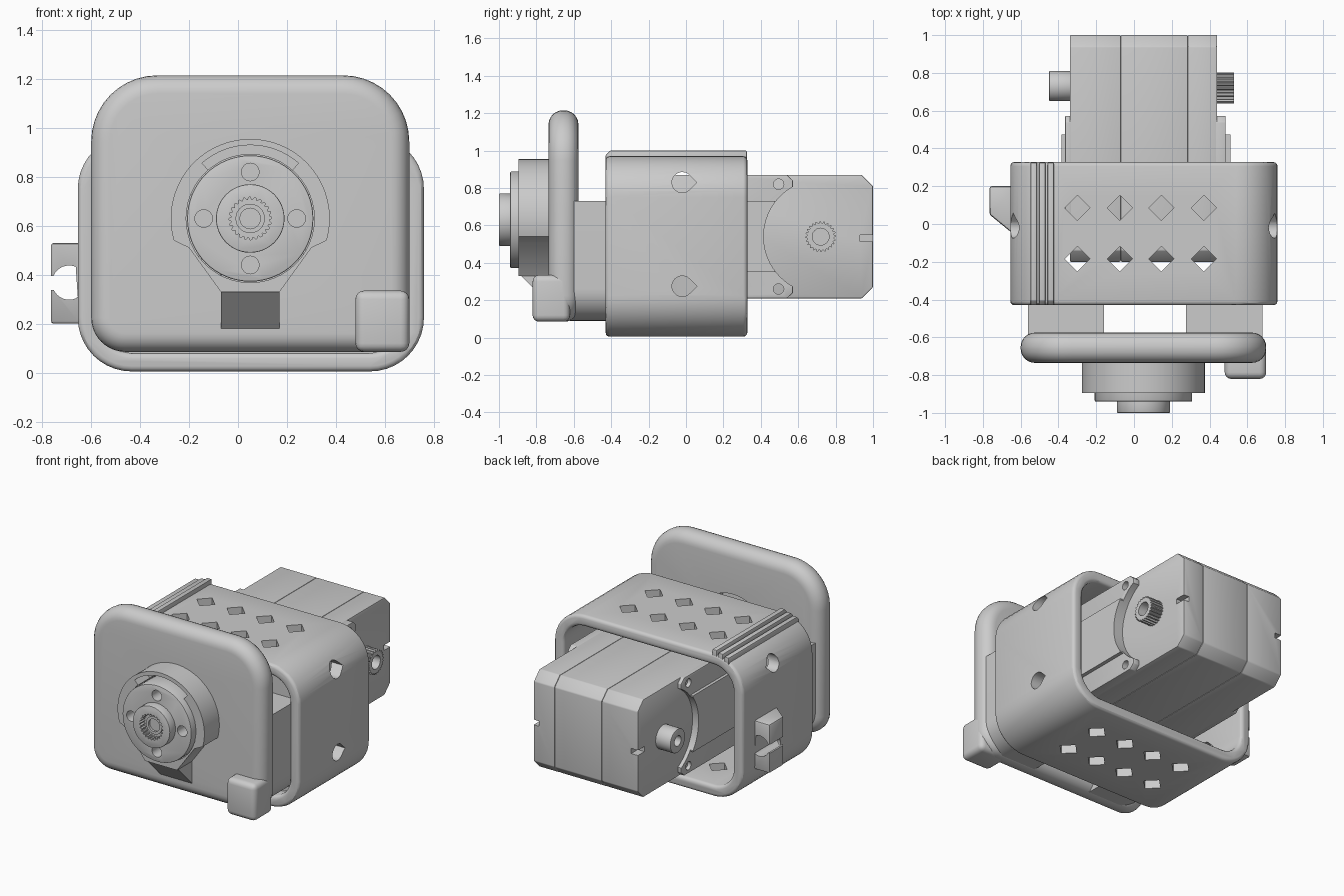
import bpy, bmesh
from math import cos, sin, pi, radians
from mathutils import Vector

if "Cube" in bpy.data.objects:
    bpy.data.objects.remove(bpy.data.objects["Cube"])

# map a 2D profile point plus a depth along the chosen axis to 3D
PLACE = {'x': lambda u, v, d: (d, u, v),
         'y': lambda u, v, d: (u, d, v),
         'z': lambda u, v, d: (u, v, d)}


def prism(name, pts, axis, a, b, bevel=0, segs=3):
    """Extrude a closed 2D profile from a to b along an axis."""
    bm = bmesh.new()
    face = bm.faces.new([bm.verts.new(PLACE[axis](u, v, a)) for u, v in pts])
    ext = bmesh.ops.extrude_face_region(bm, geom=[face])['geom']
    move = Vector(PLACE[axis](0, 0, b - a))
    bmesh.ops.translate(bm, vec=move, verts=[g for g in ext if isinstance(g, bmesh.types.BMVert)])
    bmesh.ops.recalc_face_normals(bm, faces=bm.faces)
    me = bpy.data.meshes.new(name)
    bm.to_mesh(me)
    bm.free()
    ob = bpy.data.objects.new(name, me)
    bpy.context.collection.objects.link(ob)
    if bevel:
        add_bevel(ob, bevel, segs)
    return ob


def add_bevel(ob, width, segs=3):
    m = ob.modifiers.new('bevel', 'BEVEL')
    m.width, m.segments = width, segs
    m.limit_method, m.angle_limit = 'ANGLE', radians(35)
    bake(ob)


def bake(ob):
    dg = bpy.context.evaluated_depsgraph_get()
    me = bpy.data.meshes.new_from_object(ob.evaluated_get(dg))
    ob.modifiers.clear()
    ob.data = me


def cut(ob, *cutters):
    for c in cutters:
        m = ob.modifiers.new('cut', 'BOOLEAN')
        m.operation, m.solver, m.object = 'DIFFERENCE', 'EXACT', c
    bake(ob)
    for c in cutters:
        bpy.data.objects.remove(c)


def rect(u0, u1, v0, v1):
    return [(u0, v0), (u1, v0), (u1, v1), (u0, v1)]


def arc(cu, cv, r, a0, a1, n):
    return [(cu + r * cos(radians(a0 + (a1 - a0) * i / n)),
             cv + r * sin(radians(a0 + (a1 - a0) * i / n))) for i in range(n + 1)]


def circle(cu, cv, r, n=48):
    return arc(cu, cv, r, 0, 360, n)[:-1]


def rrect(u0, u1, v0, v1, low, high, n=10):
    """Rounded rectangle with separate lower and upper corner radii."""
    return (arc(u0 + low, v0 + low, low, 180, 270, n) + arc(u1 - low, v0 + low, low, 270, 360, n)
            + arc(u1 - high, v1 - high, high, 0, 90, n) + arc(u0 + high, v1 - high, high, 90, 180, n))


def gear(cu, cv, r0, r1, teeth=24):
    pts = []
    for i in range(teeth * 4):
        r = r1 if i % 4 < 2 else r0
        t = 2 * pi * i / (teeth * 4)
        pts.append((cu + r * cos(t), cv + r * sin(t)))
    return pts


CX, CZ = 0.05, 0.63     # front hub centre
SY, SZ = 0.72, 0.54     # motor shaft centre

# front plate with full round edge and open hub well
plate = prism('front_plate', rrect(-0.6, 0.7, 0.085, 1.215, 0.14, 0.27), 'y', -0.735, -0.575, 0.075, 6)
cut(plate, prism('c', circle(CX, CZ, 0.27), 'y', -1.1, -0.4))
prism('corner_tab', rect(0.48, 0.70, 0.085, 0.335), 'y', -0.82, -0.62, 0.035, 4)

# hub housing: round top, tapering skirt, arc slot
side = arc(CX, CZ, 0.325, -16, 196, 48)
housing = prism('hub_housing', side + [(-0.20, 0.51), (-0.07, 0.33), (0.17, 0.33), (0.30, 0.51)],
                'y', -0.895, -0.70)
slot = arc(CX, CZ, 0.30, 49, 131, 16) + arc(CX, CZ, 0.2, 131, 49, 16)
cut(housing, prism('c', circle(CX, CZ, 0.262), 'y', -1.1, -0.4), prism('c', slot, 'y', -1.1, -0.77))
prism('housing_ramp', [(-0.70, 0.18), (-0.735, 0.18), (-0.88, 0.33), (-0.70, 0.34)], 'x', -0.07, 0.17)

# output disc with four screw holes, hub with splined socket
disc = prism('output_disc', circle(CX, CZ, 0.258, 64), 'y', -0.94, -0.76, 0.006, 2)
cut(disc, *[prism('c', circle(CX + 0.19 * cos(k * pi / 2), CZ + 0.19 * sin(k * pi / 2), 0.036, 24),
                  'y', -1.1, -0.85) for k in range(4)])
hub = prism('output_hub', circle(CX, CZ, 0.14), 'y', -1.0, -0.90, 0.005, 2)
cut(hub, prism('c', gear(CX, CZ, 0.077, 0.087), 'y', -1.1, -0.955))
screw = prism('hub_screw', circle(CX, CZ, 0.06, 32), 'y', -0.97, -0.93)
cut(screw, prism('c', circle(CX, CZ, 0.042, 24), 'y', -1.1, -0.945))

# two arms joining the plate to the sleeve
for name, x0, x1 in (('left', -0.56, -0.16), ('right', 0.275, 0.68)):
    outer_left = name == 'left'
    r = 0.17
    if outer_left:
        pts = arc(x0 + r, 0.09 + r, r, 180, 270, 10) + [(x1, 0.09), (x1, 0.73), (x0, 0.73)]
    else:
        pts = [(x0, 0.09)] + arc(x1 - r, 0.09 + r, r, 270, 360, 10) + [(x1, 0.73), (x0, 0.73)]
    prism(name + '_arm', pts, 'y', -0.62, -0.28)

# sleeve: open rounded tube with diamond vents and side holes
sleeve = prism('sleeve', rrect(-0.655, 0.76, 0.005, 0.97, 0.22, 0.22), 'y', -0.43, 0.328)
cut(sleeve, prism('c', rrect(-0.58, 0.685, 0.08, 0.895, 0.15, 0.15), 'y', -0.6, 0.6))
add_bevel(sleeve, 0.022)
holes = []
for x in (-0.30, -0.075, 0.145, 0.37):
    for y in (0.085, -0.185):
        holes.append(prism('c', circle(x, y, 0.067, 4), 'z', -0.2, 1.2))
for z in (0.275, 0.83):
    drop = arc(-0.02, z, 0.055, 45, 315, 20) + [(0.058, z)]
    holes.append(prism('c', drop, 'x', -1, 1))
cut(sleeve, *holes)
front_wall = prism('sleeve_front_wall', rrect(-0.60, 0.705, 0.06, 0.915, 0.15, 0.15), 'y', -0.34, -0.28)
cut(front_wall, prism('c', rrect(-0.15, 0.265, 0.2, 0.78, 0.05, 0.05), 'y', -0.6, 0))

# grip ridges on the upper left edge
for i in range(3):
    x, top = -0.548 + i * 0.045, 0.972 + i * 0.014
    prism(f'grip_ridge_{i}', [(-0.43, 0.92), (0.325, 0.92), (0.325, top), (-0.405, top), (-0.43, top - 0.025)],
          'x', x, x + 0.034, 0.005, 2)

# side clip with keyhole notch
clip = prism('side_clip', [(-0.63, -0.06), (-0.655, -0.04), (-0.765, 0.05), (-0.765, 0.2), (-0.63, 0.2)],
             'z', 0.2, 0.53, 0.012, 2)
cut(clip, prism('c', rect(-0.9, -0.68, 0.337, 0.395), 'y', -0.3, 0.4),
    prism('c', [(max(u, -0.9), v) for u, v in circle(-0.69, 0.368, 0.07, 32) if u < -0.655]
          + [(-0.655, 0.31)], 'y', -0.3, 0.4))

# motor body in three slices with seams
c = 0.06
body = [(-0.2 + c, 0.21), (1 - c, 0.21), (1, 0.21 + c), (1, 0.87 - c), (1 - c, 0.87),
        (-0.2 + c, 0.87), (-0.2, 0.87 - c), (-0.2, 0.21 + c)]
slices = [prism('motor_' + n, body, 'x', a, b, 0.006, 2)
          for n, a, b in (('left_cover', -0.34, -0.07), ('core', -0.07, 0.285), ('right_cover', 0.285, 0.44))]
cut(slices[0], prism('c', rect(0.93, 1.1, 0.515, 0.55), 'x', -0.5, -0.29))
cut(slices[2], prism('c', rect(0.93, 1.1, 0.515, 0.55), 'x', 0.40, 0.6))

# motor brackets on both sides, scooped around the shaft
for name, x0, x1, x2 in (('left', -0.33, -0.365, -0.385), ('right', 0.43, 0.485, 0.51)):
    lo, hi = min(x0, x1), max(x0, x1)
    plate_b = prism(name + '_bracket', [(-0.15, 0.21), (0.54, 0.21), (0.572, 0.24), (0.572, 0.84),
                                        (0.54, 0.87), (-0.15, 0.87)], 'x', lo, hi, 0.004, 2)
    cut(plate_b, prism('c', circle(SY, SZ, 0.305, 64), 'x', -1, 1),
        *[prism('c', circle(0.495, z, 0.028, 20), 'x', -1, 1) for z in (0.26, 0.82)])
    lo, hi = min(x0, x2), max(x0, x2)
    pad = prism(name + '_bracket_pad', rect(-0.15, 0.475, 0.35, 0.73), 'x', lo, hi)
    cut(pad, prism('c', circle(SY, SZ, 0.305, 64), 'x', -1, 1))

# motor shafts: plain boss on the left, spline on the right
boss = prism('left_boss', circle(SY + 0.01, SZ, 0.08), 'x', -0.45, -0.32, 0.006, 2)
cut(boss, prism('c', circle(SY + 0.01, SZ, 0.035, 24), 'x', -0.6, -0.38))
spline = prism('right_spline', gear(SY, SZ, 0.072, 0.082), 'x', 0.42, 0.53)
cut(spline, prism('c', circle(SY, SZ, 0.045, 24), 'x', 0.46, 0.7))

# smooth shading with sharp edges kept
bpy.ops.object.select_all(action='DESELECT')
for ob in bpy.context.scene.objects:
    ob.select_set(True)
    bpy.context.view_layer.objects.active = ob
bpy.ops.object.shade_smooth_by_angle(angle=radians(30))
